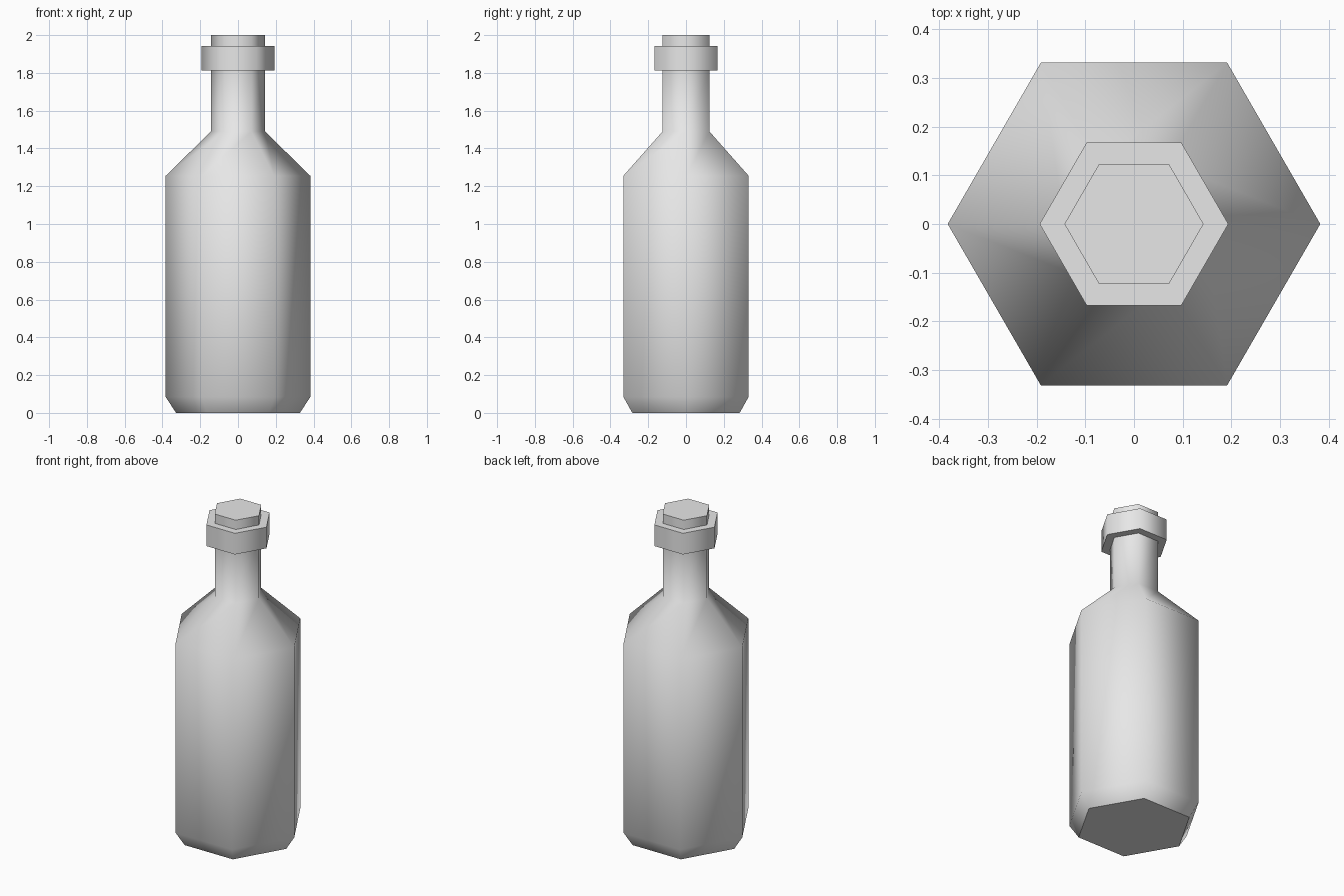
import bpy
import bmesh
from math import cos, sin, tau

SIDES = 6

cube = bpy.data.objects.get("Cube")
if cube:
    bpy.data.objects.remove(cube, do_unlink=True)

grey = bpy.data.materials.new("light grey")
grey.use_nodes = True
grey.diffuse_color = (0.8, 0.8, 0.8, 1)
grey.node_tree.nodes["Principled BSDF"].inputs["Base Color"].default_value = grey.diffuse_color


def turned_part(name, profile, sharp_levels):
    """Sweep (radius, height) points round z, with hard edges at some levels."""
    bm = bmesh.new()
    rings = [[bm.verts.new((r * cos(tau * i / SIDES), r * sin(tau * i / SIDES), z))
              for i in range(SIDES)] for r, z in profile]
    for low, high in zip(rings, rings[1:]):
        for i in range(SIDES):
            j = (i + 1) % SIDES
            bm.faces.new((low[i], low[j], high[j], high[i]))
    bm.faces.new(reversed(rings[0]))
    bm.faces.new(rings[-1])
    for face in bm.faces:
        face.smooth = True
    for level in sharp_levels:
        ring = rings[level]
        for i in range(SIDES):
            bm.edges.get((ring[i], ring[(i + 1) % SIDES])).smooth = False
    mesh = bpy.data.meshes.new(name)
    bm.to_mesh(mesh)
    bm.free()
    mesh.materials.append(grey)
    obj = bpy.data.objects.new(name, mesh)
    bpy.context.collection.objects.link(obj)
    return obj


# Body, shoulder, neck, collar and mouth in one continuous profile
turned_part("bottle", [
    (0.328, 0), (0.383, 0.085),       # chamfered base
    (0.383, 1.255), (0.143, 1.49),    # body and shoulder
    (0.143, 1.813), (0.194, 1.813),   # neck and underside of collar
    (0.194, 1.943), (0.143, 1.943),   # collar
    (0.143, 2.0),                     # mouth
], sharp_levels=(0, 4, 5, 6, 7, 8))
